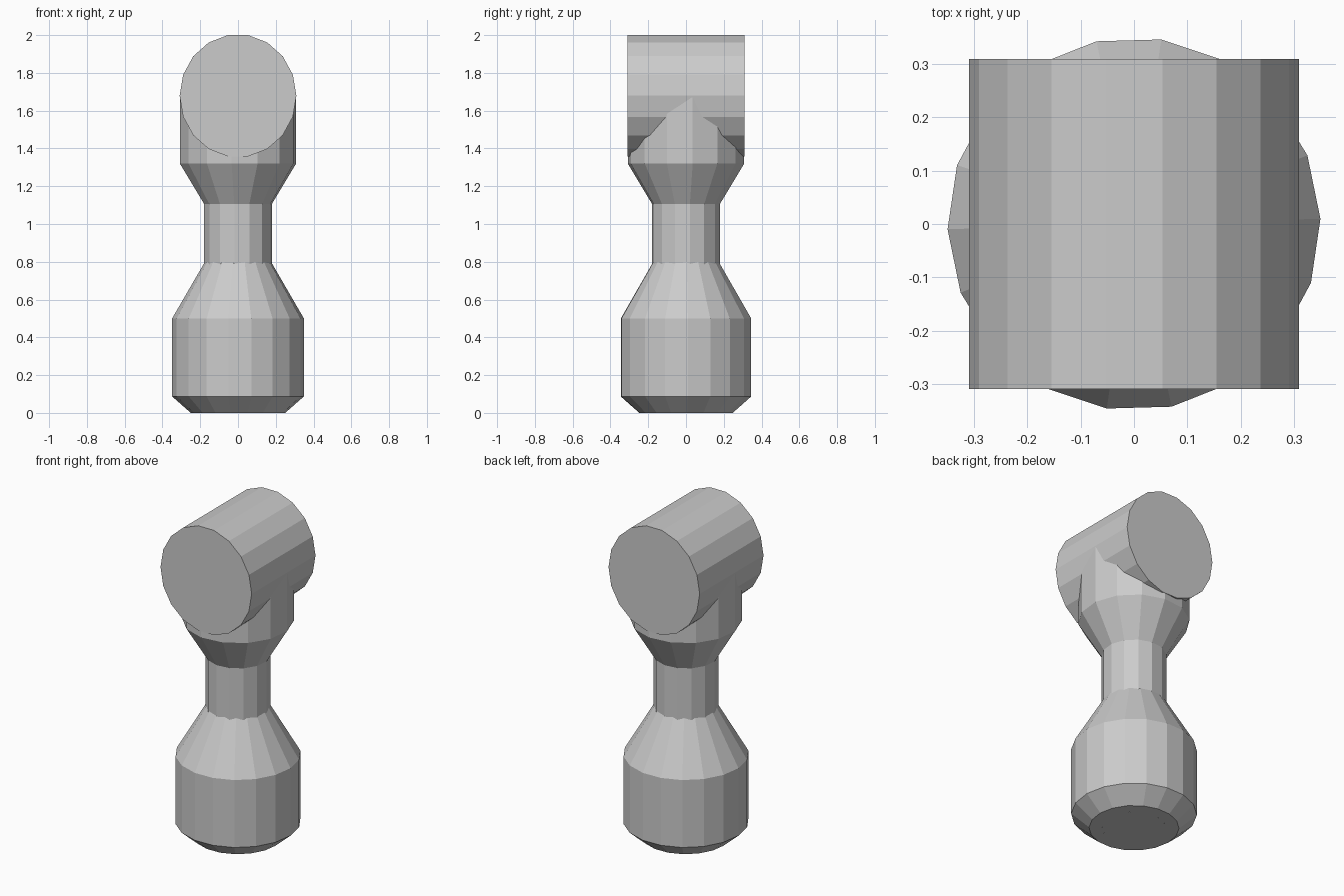
import bpy, bmesh
from math import cos, sin, radians, tau

if "Cube" in bpy.data.objects:
    bpy.data.objects.remove(bpy.data.objects["Cube"])


def make_object(name, rings, cap_start=True, cap_end=True):
    """Loft a flat-shaded solid through rings of points."""
    bm = bmesh.new()
    loops = [[bm.verts.new(p) for p in ring] for ring in rings]
    n = len(loops[0])
    for a, b in zip(loops, loops[1:]):
        for i in range(n):
            j = (i + 1) % n
            bm.faces.new((a[i], a[j], b[j], b[i]))
    if cap_start:
        bm.faces.new(loops[0][::-1])
    if cap_end:
        bm.faces.new(loops[-1])
    bmesh.ops.recalc_face_normals(bm, faces=bm.faces)
    mesh = bpy.data.meshes.new(name)
    bm.to_mesh(mesh)
    bm.free()
    obj = bpy.data.objects.new(name, mesh)
    bpy.context.collection.objects.link(obj)
    return obj


def lathe(profile, sides, phase):
    """Rings around z from (radius, height) pairs."""
    return [[(r * cos(radians(phase) + tau * i / sides),
              r * sin(radians(phase) + tau * i / sides), z)
             for i in range(sides)] for r, z in profile]


# Weighted handle base with chamfered foot and tapered shoulder
base = [(0.177, 0.0), (0.25, 0.0), (0.349, 0.087), (0.349, 0.5), (0.175, 0.8)]
make_object("handle_base", lathe(base, 18, 1.6), cap_start=False)

# Core running up through the base, forming the neck and the flared socket
stem = [(0.18, 0.0), (0.18, 1.105), (0.31, 1.32), (0.31, 1.67)]
make_object("neck_and_socket", lathe(stem, 14, 6.6))

# Horizontal cross barrel on top
barrel = [[(0.309 * cos(tau * i / 18), y, 1.679 + 0.326 * sin(tau * i / 18))
           for i in range(18)] for y in (-0.309, 0.309)]
make_object("cross_barrel", barrel)
